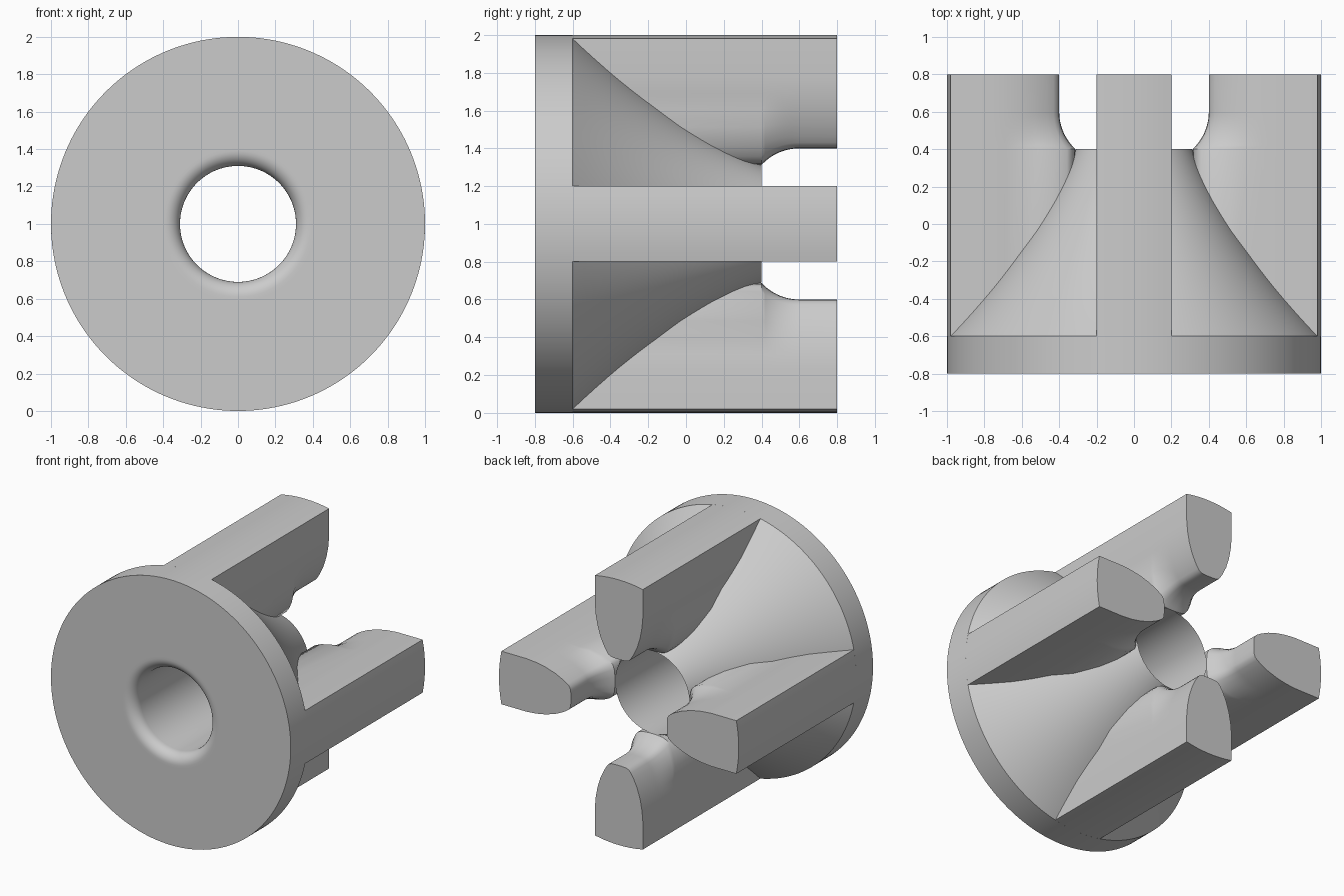
import bpy, bmesh, math
from mathutils import Matrix, Vector

cube = bpy.data.objects.get("Cube")
if cube:
    bpy.data.objects.remove(cube)

grey = bpy.data.materials.new("plain grey")
grey.use_nodes = True
grey.diffuse_color = (0.6, 0.6, 0.6, 1)
grey.node_tree.nodes["Principled BSDF"].inputs["Base Color"].default_value = (0.6, 0.6, 0.6, 1)


def finish(name, bm, angle):
    bmesh.ops.recalc_face_normals(bm, faces=bm.faces[:])
    mesh = bpy.data.meshes.new(name)
    bm.to_mesh(mesh)
    bm.free()
    mesh.materials.append(grey)
    ob = bpy.data.objects.new(name, mesh)
    bpy.context.collection.objects.link(ob)
    bpy.ops.object.select_all(action='DESELECT')
    ob.select_set(True)
    bpy.context.view_layer.objects.active = ob
    bpy.ops.object.shade_smooth_by_angle(angle=math.radians(angle))


def skin(bm, rings, wrap):
    """Join equal closed rings of vertices with quads."""
    n = len(rings[0])
    last = len(rings) if wrap else len(rings) - 1
    for i in range(last):
        a, b = rings[i], rings[(i + 1) % len(rings)]
        for j in range(n):
            k = (j + 1) % n
            bm.faces.new((a[j], a[k], b[k], b[j]))


# Flange, hollow-sided cone and flared bore as one turned profile (radius, y)
BORE, FLARE, SAG, SEGMENTS = 0.31, 0.08, 0.06, 160
profile = [(1, -0.8)]
for i in range(17):
    t = i / 16
    profile.append((1 + (BORE - 1) * t - 4 * SAG * t * (1 - t), -0.6 + t))
for i in range(9):
    a = math.pi / 2 * i / 8
    profile.append((BORE + FLARE * (1 - math.cos(a)), -0.8 + FLARE * (1 - math.sin(a))))
profile.append((BORE + FLARE + 0.02, -0.8))

bm = bmesh.new()
rings = []
for r, y in profile:
    angles = [math.tau * s / SEGMENTS for s in range(SEGMENTS)]
    rings.append([bm.verts.new((r * math.cos(t), y, 1 + r * math.sin(t))) for t in angles])
skin(bm, rings, True)
finish("flange_and_cone", bm, 30)

# Fins: half outline (half width, radius) from straight side to rounded tip
HALF, DROP, BLEND = 0.2, 0.088, 0.2
side = [(0.2, 0.77), (0.193, 0.69), (0.178, 0.61), (0.153, 0.53),
        (0.122, 0.465), (0.1, 0.43), (0.085, 0.412), (0.06, 0.402), (0.02, 0.4)]
edge_angle = math.asin(HALF)
arc = [edge_angle * (i / 4 - 1) for i in range(9)]


def fin_outline(drop):
    """Closed outline, with the rounded tip swollen outwards by drop."""
    right = []
    for w, r in side:
        pull = max(0, min(1, (0.62 - r) / 0.2))
        way = Vector((w, r - 0.6)).normalized() * drop * pull
        right.append((min(HALF, w + way.x), r + way.y))
    outer = [(math.sin(a), math.cos(a)) for a in arc]
    return outer + right + [(-w, r) for w, r in reversed(right)]


# Sections along the fin; the tip sweeps down to the bore in a circular fillet
radius = (BLEND ** 2 + DROP ** 2) / (2 * DROP)
sections = [(-0.6, DROP)]
for i in range(11):
    s = BLEND * (1 - i / 10)
    sections.append((0.6 - s, radius - math.sqrt(radius ** 2 - s ** 2)))
sections.append((0.8, 0))

for number, name in enumerate(("top_fin", "right_fin", "bottom_fin", "left_fin")):
    turn = Matrix.Rotation(-number * math.pi / 2, 4, 'Y')
    bm = bmesh.new()
    rings = []
    for y, drop in sections:
        rings.append([bm.verts.new(turn @ Vector((x, y, z)) + Vector((0, 0, 1)))
                      for x, z in fin_outline(drop)])
    skin(bm, rings, False)
    bm.faces.new(rings[0])
    bm.faces.new(rings[-1])
    finish(name, bm, 40)
